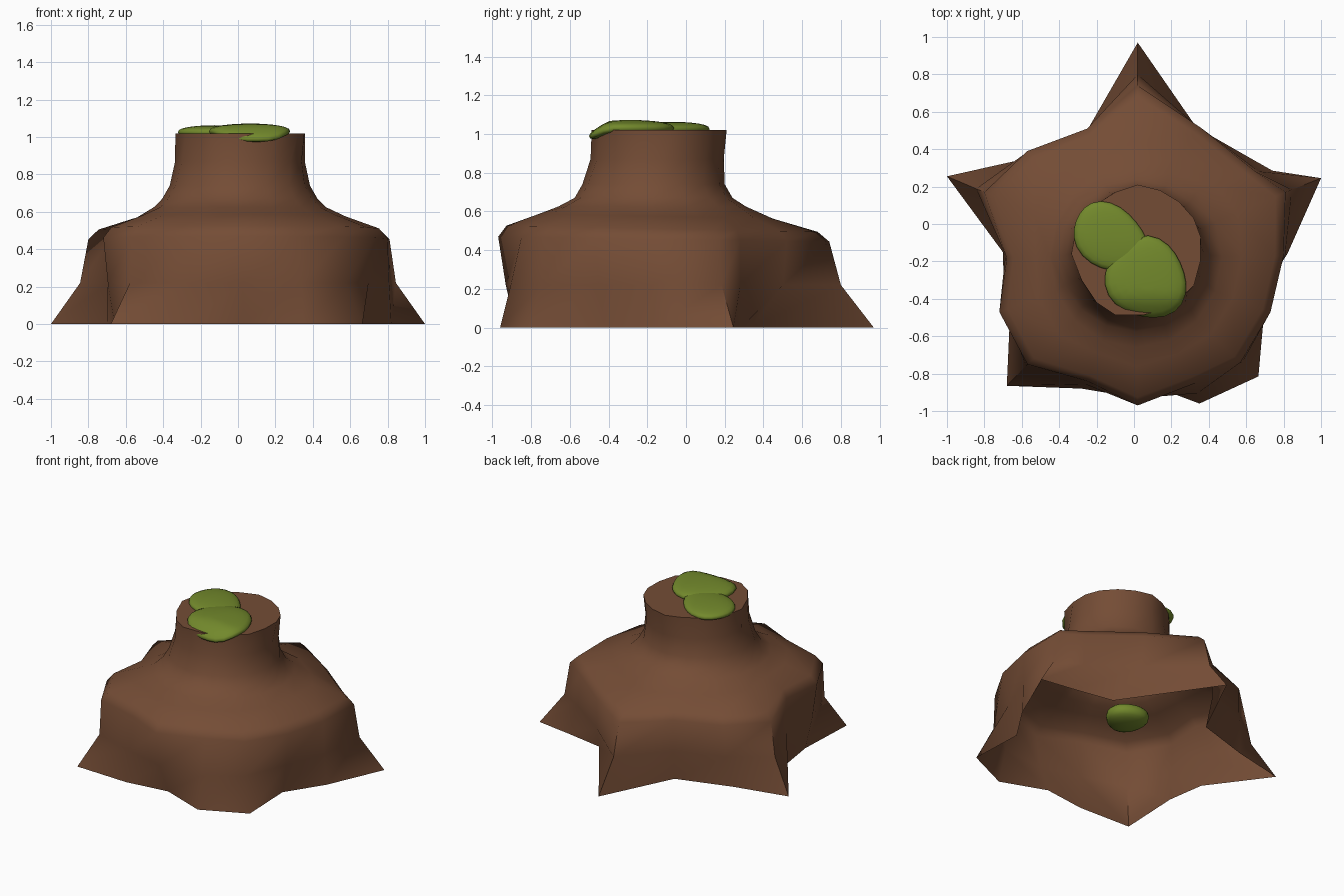
import bpy, bmesh, math
from mathutils import Vector

if "Cube" in bpy.data.objects:
    bpy.data.objects.remove(bpy.data.objects["Cube"])


def material(name, col):
    m = bpy.data.materials.new(name)
    m.diffuse_color = (*col, 1)
    m.use_nodes = True
    m.node_tree.nodes["Principled BSDF"].inputs["Base Color"].default_value = m.diffuse_color
    return m


bark = material("brown bark", (0.175, 0.073, 0.036))
green = material("moss green", (0.17, 0.25, 0.025))

# Root outline on the ground, clockwise from the back tip
ground = [(.02, .97), (.46, .335), (.74, .285), (1, .245), (.82, -.16), (.65, -.42),
          (.665, -.815), (.35, -.96), (.03, -.84), (-.28, -.88), (-.68, -.865),
          (-.66, -.42), (-.70, -.15), (-1, .255), (-.62, .34), (-.23, .46)]
# Shoulder outline where the roots join the trunk
shoulder = [(.02, .74), (.35, .52), (.65, .28), (.81, .17), (.80, -.17), (.73, -.47),
            (.57, -.74), (.33, -.85), (.02, -.97), (-.25, -.84), (-.57, -.75),
            (-.72, -.47), (-.68, -.18), (-.80, .17), (-.57, .39), (-.25, .51)]
# How far the half-height ring follows the shoulder instead of the ground
follow = [.74, .9, .8, .82, .6, .6, .93, .5, .7, .6, .93, .6, .6, .78, .7, .9]
# Cut top outline, slightly irregular
cut = [(.02, .21), (.14, .18), (.24, .12), (.32, .03), (.357, -.07), (.355, -.2),
       (.32, -.33), (.2, -.44), (.05, -.487), (-.1, -.487), (-.2, -.42), (-.28, -.3),
       (-.335, -.16), (-.305, 0), (-.21, .1), (-.1, .17)]
N = len(ground)


def ellipse(rx, y0, y1, z, cx=.01):
    cy, ry = (y0 + y1) / 2, (y1 - y0) / 2
    return [Vector((cx + rx * math.sin(2 * math.pi * i / N),
                    cy + ry * math.cos(2 * math.pi * i / N), z)) for i in range(N)]


def mix(a, b, t):
    return [p.lerp(q, t) for p, q in zip(a, b)]


base = [Vector((x, y, 0)) for x, y in ground]
top_edge = [Vector((x, y, .455 - .015 * y)) for x, y in shoulder]
cut_top = [Vector((x, y, 1.02)) for x, y in cut]
# Roots flare out towards the ground
middle = [p.lerp(q, t) for p, q, t in zip(base, top_edge, follow)]
for p in middle:
    p.z = .22
neck_low = ellipse(.46, -.66, .31, .625)
inset = mix(top_edge, neck_low, .14)
for p in inset:
    p.z = .508 - .02 * p.y
slope = mix(top_edge, neck_low, .68)
for p in slope:
    p.z = .572 - .02 * p.y
neck_high = mix(ellipse(.347, -.497, .185, .87), cut_top, .4)
for p in neck_high:
    p.z = .87
rings = [base, middle, top_edge, inset, slope, neck_low,
         ellipse(.415, -.575, .24, .67), ellipse(.375, -.535, .2, .74),
         neck_high, cut_top]

# Hollow stump lofted through the rings, closed at the cut top
bm = bmesh.new()
loops = [[bm.verts.new(p) for p in r] for r in rings]
for a, b in zip(loops, loops[1:]):
    for i in range(N):
        j = (i + 1) % N
        bm.faces.new((a[j], a[i], b[i], b[j]))
bm.faces.new(list(reversed(loops[-1])))
bmesh.ops.recalc_face_normals(bm, faces=bm.faces)
me = bpy.data.meshes.new("stump")
bm.to_mesh(me)
bm.free()
stump = bpy.data.objects.new("stump", me)
bpy.context.collection.objects.link(stump)
me.materials.append(bark)


def shade(ob, angle):
    bpy.ops.object.select_all(action='DESELECT')
    ob.select_set(True)
    bpy.context.view_layer.objects.active = ob
    bpy.ops.object.shade_smooth_by_angle(angle=math.radians(angle))


shade(stump, 70)


# Moss cushions, drooping where they pass the front rim
def moss(name, loc, size, rot, droop=0):
    bpy.ops.mesh.primitive_uv_sphere_add(segments=24, ring_count=12)
    ob = bpy.context.object
    ob.name = name
    c, s = math.cos(rot), math.sin(rot)
    for v in ob.data.vertices:
        a = math.atan2(v.co.y, v.co.x)
        k = 1 + .05 * math.sin(3 * a + 1)
        x, y = v.co.x * size[0] * k, v.co.y * size[1] * k
        z = math.copysign(abs(v.co.z) ** .8, v.co.z) * size[2]
        p = Vector((x * c - y * s, x * s + y * c, z)) + Vector(loc)
        if droop and p.y < -.4:
            p.z -= droop * min(1, (-.4 - p.y) / .09)
        v.co = p
    ob.data.materials.append(green)
    shade(ob, 60)


moss("moss_left", (-.125, -.075, 1.025), (.22, .165, .038), math.radians(-38))
moss("moss_front", (.065, -.29, 1.03), (.225, .21, .042), math.radians(-50), .04)
moss("moss_inside", (-.155, -.26, .36), (.14, .14, .065), 0)
